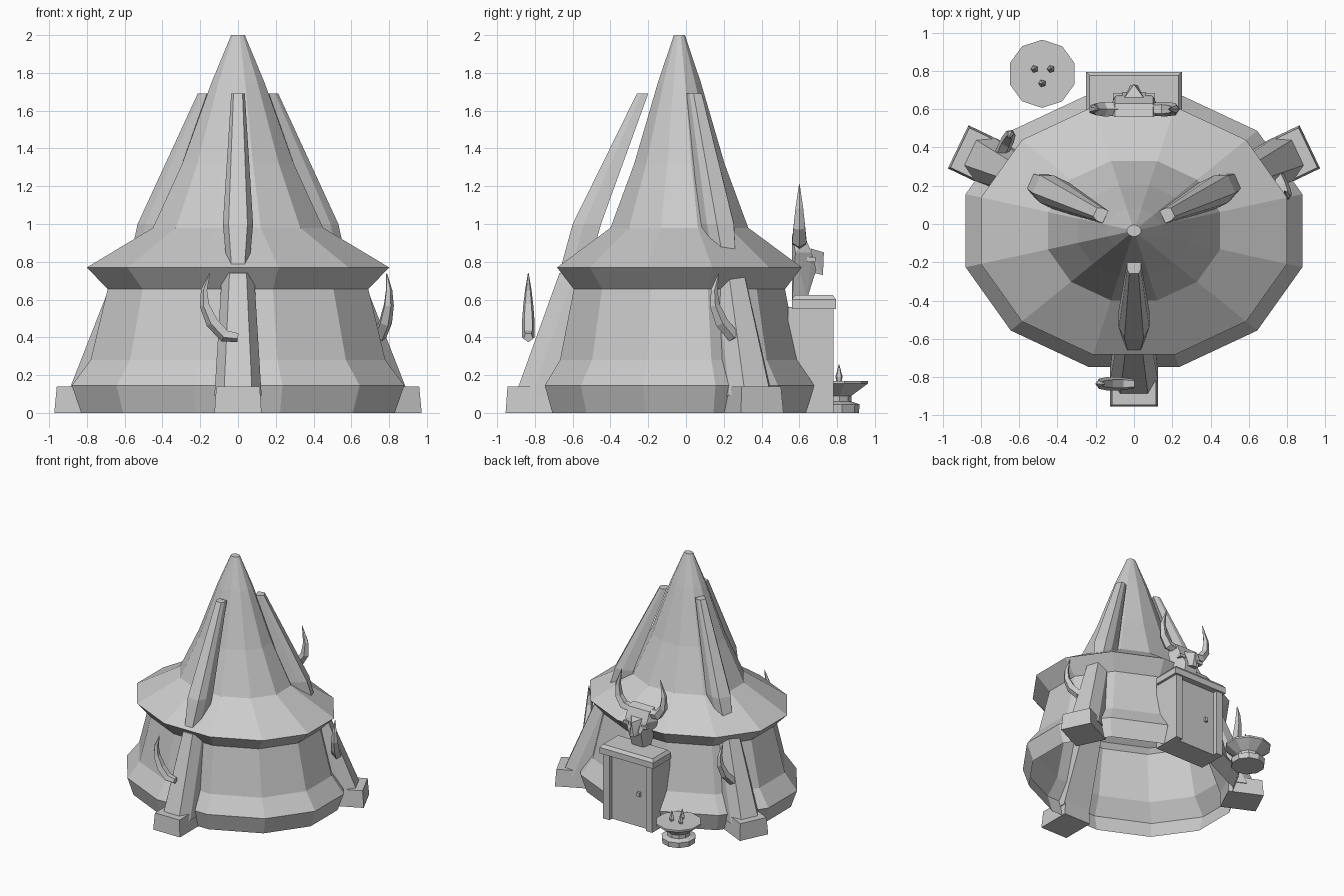
import bpy, bmesh
from math import pi, cos, sin, radians
from mathutils import Vector

cube = bpy.data.objects.get("Cube")
if cube:
    bpy.data.objects.remove(cube, do_unlink=True)

grey = bpy.data.materials.new("plain grey")
grey.use_nodes = True
colour = (0.6, 0.6, 0.6, 1)
grey.diffuse_color = colour
grey.node_tree.nodes["Principled BSDF"].inputs["Base Color"].default_value = colour

CY = -0.035          # centre of the tent in y
ASPECT = 0.81        # tent depth relative to its width


def finish(name, bm):
    bmesh.ops.recalc_face_normals(bm, faces=bm.faces)
    mesh = bpy.data.meshes.new(name)
    bm.to_mesh(mesh)
    bm.free()
    mesh.materials.append(grey)
    obj = bpy.data.objects.new(name, mesh)
    bpy.context.scene.collection.objects.link(obj)
    return obj


def loft(name, rings, caps=(True, True)):
    """Skin a list of equally long rings of points."""
    bm = bmesh.new()
    loops = [[bm.verts.new(p) for p in ring] for ring in rings]
    n = len(loops[0])
    for a, b in zip(loops, loops[1:]):
        for i in range(n):
            j = (i + 1) % n
            bm.faces.new((a[i], a[j], b[j], b[i]))
    if caps[0]:
        bm.faces.new(loops[0][::-1])
    if caps[1]:
        bm.faces.new(loops[-1])
    return finish(name, bm)


def turned(name, profile, sides, centre, aspect=1, caps=(True, True)):
    """Turn a (radius, height) profile around a vertical axis."""
    angles = [2 * pi * (i + 0.5) / sides for i in range(sides)]
    return loft(name, [[(centre[0] + r * cos(a), centre[1] + r * aspect * sin(a), z)
                        for a in angles] for r, z in profile], caps)


def box(name, x, y, z, inset=0):
    """Box from ranges; inset narrows the top."""
    def ring(h, d):
        return [(x[0] + d, y[0] + d, h), (x[1] - d, y[0] + d, h),
                (x[1] - d, y[1] - d, h), (x[0] + d, y[1] - d, h)]
    return loft(name, [ring(z[0], 0), ring(z[1], inset)])


def tusk(name, path, radii, side):
    """Tapering five-sided tube along a flat path; side is the plane normal."""
    pts = [Vector(p) for p in path]
    rings = []
    for i, p in enumerate(pts):
        t = (pts[min(i + 1, len(pts) - 1)] - pts[max(i - 1, 0)]).normalized()
        n = side.cross(t)
        rings.append([p + radii[i] * (n * cos(k * 2 * pi / 5) + side * sin(k * 2 * pi / 5))
                      for k in range(5)])
    return loft(name, rings)


def hull(name, half):
    """Convex solid from points mirrored across x."""
    bm = bmesh.new()
    for x, y, z in half:
        for s in ((1, -1) if x else (1,)):
            bm.verts.new((s * x, y, z))
    res = bmesh.ops.convex_hull(bm, input=bm.verts)
    loose = [v for v in bm.verts if not v.link_faces]
    bmesh.ops.delete(bm, geom=loose, context='VERTS')
    return finish(name, bm)


# Tent: walls, flared eave and tall cone, open underneath
widths = [(0.83, 0), (0.88, 0.145), (0.78, 0.28), (0.69, 0.655), (0.80, 0.77),
          (0.45, 0.98), (0.295, 1.32), (0.14, 1.75), (0.036, 2.0)]
turned("tent_body", [(w / cos(pi / 12), z) for w, z in widths], 12, (0, CY),
       ASPECT, (False, True))


# Three supports, each with foot, lower beam, upper beam and tusk
def support(label, angle, foot_r, eave_r):
    out = Vector((cos(angle), sin(angle), 0))
    tan = Vector((-sin(angle), cos(angle), 0))

    def at(r, t, z):
        return Vector((0, CY, z)) + out * r + tan * t

    def beam(r, z, outer, inner, depth):
        m, b = r - depth * 0.4, r - depth
        return [at(r, -outer, z), at(r, outer, z), at(m, inner, z),
                at(b, inner, z), at(b, -inner, z), at(m, -inner, z)]

    def foot(z, d):
        a, b, w = foot_r - d, foot_r - 0.28, 0.125 - d
        return [at(a, -w, z), at(a, w, z), at(b, w, z), at(b, -w, z)]

    loft(label + "_foot", [foot(0, 0), foot(0.14, 0.01)])
    loft(label + "_lower_beam", [beam(foot_r - 0.05, 0.09, 0.075, 0.125, 0.22),
                                 beam(eave_r, 0.74, 0.045, 0.085, 0.2)])
    loft(label + "_upper_beam", [beam(0.625, 0.78, 0.035, 0.06, 0.15),
                                 beam(0.565, 1.0, 0.05, 0.08, 0.15),
                                 beam(0.225, 1.69, 0.024, 0.036, 0.06)])
    curve = [(0, 0.40), (-0.07, 0.41), (-0.135, 0.48), (-0.175, 0.57),
             (-0.178, 0.65), (-0.15, 0.74)]
    tusk(label + "_tusk", [at(0.80, t, z) for t, z in curve],
         [0.026, 0.036, 0.036, 0.028, 0.018, 0.002], out)


support("front_support", radians(-90), 0.92, 0.635)
support("left_support", radians(25.5), 1.018, 0.70)
support("right_support", radians(154.5), 1.018, 0.70)

# Doorway at the back
box("door_panel", (-0.19, 0.19), (0.54, 0.745), (0, 0.56))
for label, s in (("left", 1), ("right", -1)):
    box(label + "_door_post", sorted((s * 0.17, s * 0.23)), (0.54, 0.78), (0, 0.56))
box("door_lintel", (-0.25, 0.25), (0.56, 0.795), (0.55, 0.6))
box("door_lintel_top", (-0.25, 0.25), (0.56, 0.795), (0.6, 0.625), 0.018)
box("door_knob", (-0.1, -0.075), (0.74, 0.765), (0.26, 0.295))

# Horned head above the door
hull("head", [(0.10, 0.56, 0.945), (0.10, 0.63, 0.93), (0.145, 0.58, 0.85),
              (0.10, 0.665, 0.85), (0.06, 0.69, 0.76), (0.05, 0.64, 0.6),
              (0.05, 0.56, 0.57), (0.09, 0.56, 0.75)])
hull("snout", [(0.05, 0.66, 0.87), (0, 0.73, 0.85), (0.04, 0.68, 0.74),
               (0.02, 0.725, 0.73)])
for label, s in (("left", 1), ("right", -1)):
    box(label + "_eye", sorted((s * 0.06, s * 0.11)), (0.64, 0.685), (0.8, 0.825))
    horn = [(0.08, 0.90), (0.16, 0.91), (0.208, 0.98), (0.215, 1.08), (0.18, 1.21)]
    tusk(label + "_horn", [(s * x, 0.6, z) for x, z in horn],
         [0.036, 0.04, 0.033, 0.022, 0.002], Vector((0, 1, 0)))

# Ten-sided bowl on a stand, with three spikes
cx, cy = -0.48, 0.785
turned("bowl", [(0.13, 0), (0.135, 0.045), (0.09, 0.06), (0.09, 0.09),
                (0.178, 0.155), (0.178, 0.17)], 10, (cx, cy))
for i, (dx, dy) in enumerate([(-0.04, 0.025), (0.045, 0.025), (0, -0.05)]):
    turned(f"bowl_spike_{i + 1}", [(0.014, 0.165), (0.02, 0.19), (0.002, 0.255)], 5,
           (cx + dx, cy + dy))
